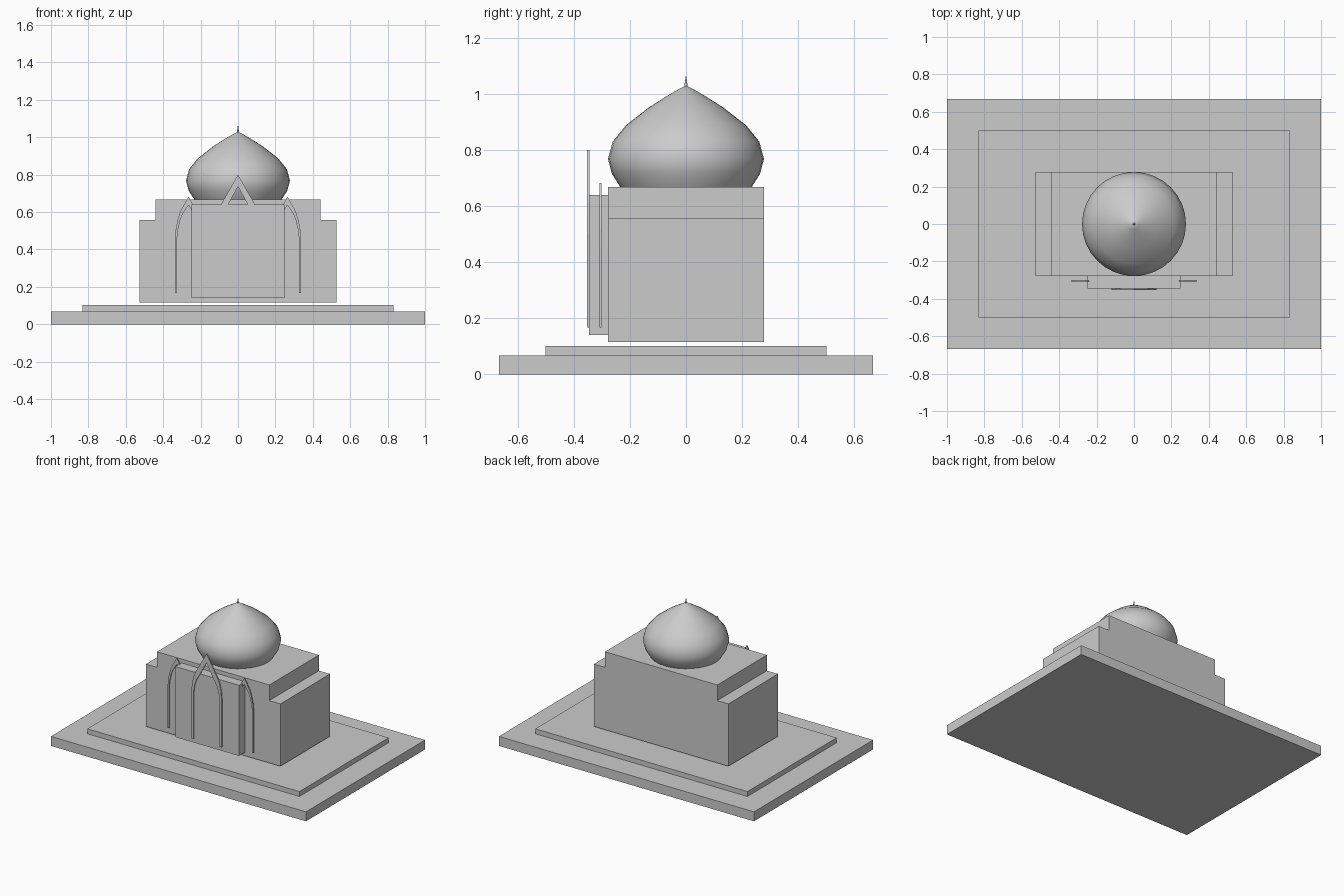
import bpy, bmesh, math

if "Cube" in bpy.data.objects:
    bpy.data.objects.remove(bpy.data.objects["Cube"])

stone = bpy.data.materials.new("grey_stone")
stone.diffuse_color = (0.6, 0.6, 0.6, 1)
stone.use_nodes = True
stone.node_tree.nodes["Principled BSDF"].inputs["Base Color"].default_value = stone.diffuse_color


def finish(name, bm):
    bmesh.ops.recalc_face_normals(bm, faces=bm.faces)
    me = bpy.data.meshes.new(name)
    bm.to_mesh(me)
    bm.free()
    me.materials.append(stone)
    ob = bpy.data.objects.new(name, me)
    bpy.context.collection.objects.link(ob)
    return ob


def extrude_outline(name, pts, y0, y1):
    """Extrude an outline in the x-z plane from y0 to y1."""
    bm = bmesh.new()
    face = bm.faces.new([bm.verts.new((x, y0, z)) for x, z in pts])
    new = bmesh.ops.extrude_face_region(bm, geom=[face])["geom"]
    for v in new:
        if isinstance(v, bmesh.types.BMVert):
            v.co.y = y1
    return finish(name, bm)


def slab(name, hx, y0, y1, z0, z1):
    return extrude_outline(name, [(-hx, z0), (hx, z0), (hx, z1), (-hx, z1)], y0, y1)


def lathe(name, profile, steps=32):
    bm = bmesh.new()
    vs = [bm.verts.new((r, 0, z)) for r, z in profile]
    es = [bm.edges.new(p) for p in zip(vs, vs[1:])]
    bmesh.ops.spin(bm, geom=vs + es, axis=(0, 0, 1), cent=(0, 0, 0),
                   angle=math.tau, steps=steps, use_duplicate=False)
    bmesh.ops.remove_doubles(bm, verts=bm.verts, dist=0.0002)
    return finish(name, bm)


def arch(name, cx, outer, inner, y0, y1):
    """Pointed arch band; outer and inner are half outlines from foot to apex."""
    def whole(half):
        return [(cx - x, z) for x, z in half] + [(cx + x, z) for x, z in half[-2::-1]]
    return extrude_outline(name, whole(outer) + whole(inner)[::-1], y0, y1)


# Stepped platform
slab("platform_base", 1.0, -0.667, 0.667, 0, 0.067)
slab("platform_step", 0.832, -0.5, 0.5, 0.067, 0.102)

# Main hall with a raised centre, and the entrance block
hall = [(0.527, 0.115), (0.527, 0.557), (0.44, 0.557), (0.44, 0.668)]
extrude_outline("hall", hall + [(-x, z) for x, z in hall[::-1]], -0.278, 0.278)
slab("entrance_block", 0.249, -0.345, -0.278, 0.14, 0.64)

# Onion dome and finial
dome = lathe("dome", [(0, 0.667), (0.234, 0.667), (0.264, 0.715), (0.278, 0.768),
                      (0.261, 0.83), (0.214, 0.888), (0.130, 0.953),
                      (0.065, 0.994), (0.025, 1.017), (0, 1.03)])
finial = lathe("finial", [(0, 1.015), (0.007, 1.02), (0.004, 1.042), (0, 1.067)], 12)
for ob in (dome, finial):
    bpy.ops.object.select_all(action='DESELECT')
    ob.select_set(True)
    bpy.context.view_layer.objects.active = ob
    bpy.ops.object.shade_smooth_by_angle(angle=math.radians(50))

# Pointed arches: one large in the middle, a smaller one on each side
outer = [(0.119, 0.168), (0.119, 0.50), (0.113, 0.565), (0.102, 0.61), (0.088, 0.645), (0, 0.80)]
inner = [(0.103, 0.168), (0.103, 0.49), (0.095, 0.55), (0.080, 0.595), (0.055, 0.635), (0, 0.737)]
arch("centre_arch", 0, outer, inner, -0.353, -0.344)
outer = [(0.073, 0.168), (0.073, 0.45), (0.067, 0.515), (0.056, 0.565), (0.043, 0.605), (0, 0.682)]
inner = [(0.062, 0.168), (0.062, 0.45), (0.055, 0.51), (0.043, 0.56), (0.030, 0.59), (0, 0.637)]
for side, cx in (("left", -0.265), ("right", 0.265)):
    arch(side + "_arch", cx, outer, inner, -0.308, -0.302)
